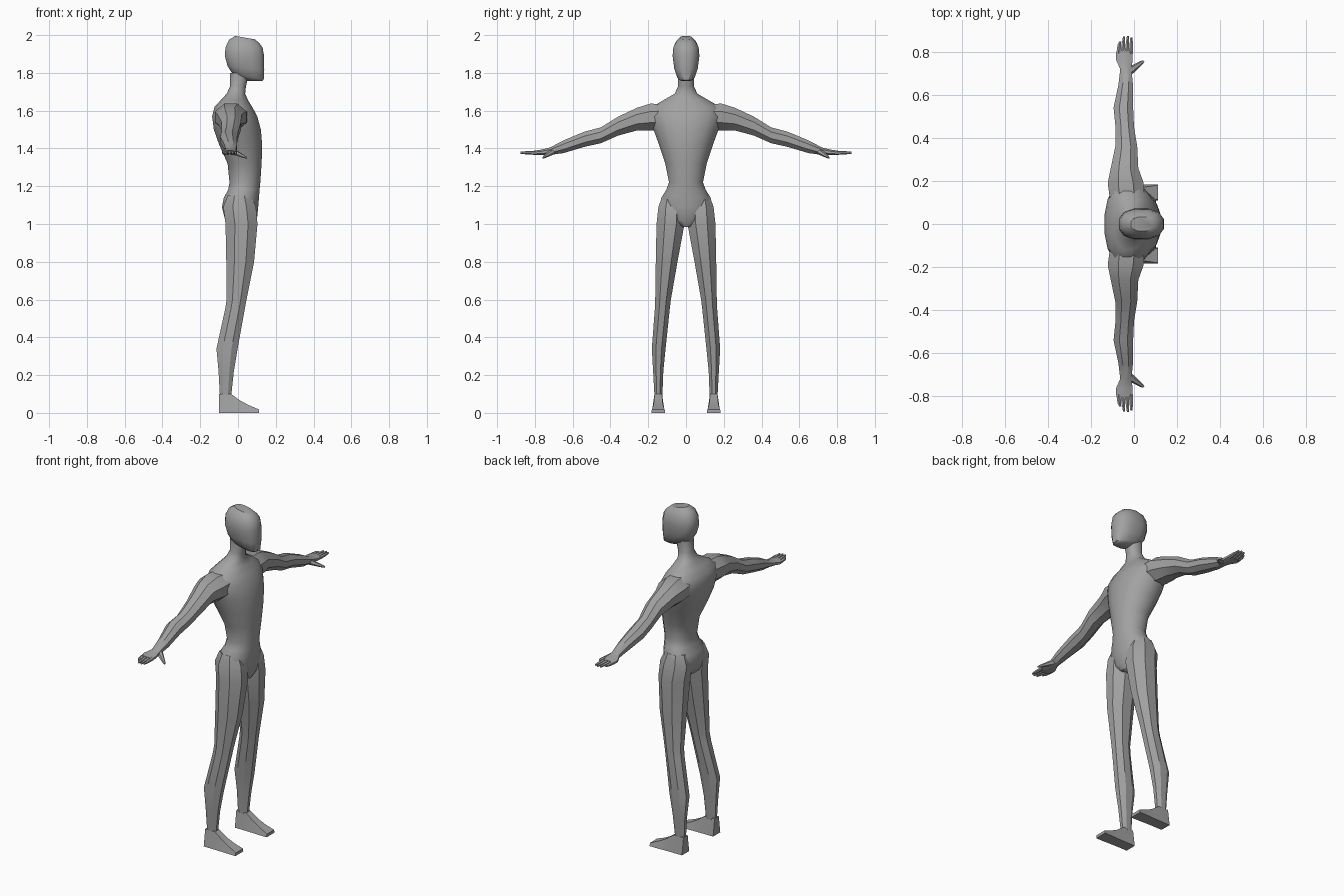
import bpy, bmesh, math
from mathutils import Vector

if "Cube" in bpy.data.objects:
    bpy.data.objects.remove(bpy.data.objects["Cube"])

grey = bpy.data.materials.new("plain grey")
grey.diffuse_color = (0.36, 0.36, 0.36, 1)
grey.use_nodes = True
grey.node_tree.nodes["Principled BSDF"].inputs["Base Color"].default_value = grey.diffuse_color


def loft(name, rings, angle=35):
    """Skin a closed tube through rings of equal point count."""
    bm = bmesh.new()
    loops = [[bm.verts.new(p) for p in r] for r in rings]
    n = len(loops[0])
    for a, b in zip(loops, loops[1:]):
        for i in range(n):
            j = (i + 1) % n
            bm.faces.new((a[i], a[j], b[j], b[i]))
    bm.faces.new(loops[0])
    bm.faces.new(loops[-1])
    bmesh.ops.recalc_face_normals(bm, faces=bm.faces)
    me = bpy.data.meshes.new(name)
    bm.to_mesh(me)
    bm.free()
    me.materials.append(grey)
    ob = bpy.data.objects.new(name, me)
    bpy.context.collection.objects.link(ob)
    bpy.ops.object.select_all(action='DESELECT')
    ob.select_set(True)
    bpy.context.view_layer.objects.active = ob
    bpy.ops.object.shade_smooth_by_angle(angle=math.radians(angle))
    return ob


def oval(u0, u1, v0, v1, sides, um=None, power=1.0):
    """Closed oval filling a box; um moves the widest line along u."""
    um = (u0 + u1) / 2 if um is None else um
    off = math.pi / sides
    k = math.cos(off)
    pts = []
    for i in range(sides):
        t = off + i * 2 * math.pi / sides
        c, s = math.cos(t) / k, math.sin(t) / k
        c = math.copysign(abs(c) ** power, c)
        s = math.copysign(abs(s) ** power, s)
        u = um + c * ((u1 - um) if c > 0 else (um - u0))
        pts.append((u, (v0 + v1) / 2 + s * (v1 - v0) / 2))
    return pts


# Torso with neck: z, back x, front x, half width
torso = [(0.985, -.02, .08, .03), (1.02, -.068, .10, .10), (1.09, -.085, .107, .14),
         (1.14, -.075, .111, .13), (1.18, -.052, .114, .105), (1.22, -.045, .118, .09),
         (1.32, -.055, .125, .11), (1.42, -.10, .128, .143), (1.50, -.128, .121, .172),
         (1.57, -.137, .102, .195), (1.62, -.124, .075, .18), (1.655, -.092, .053, .12),
         (1.69, -.06, .038, .06), (1.73, -.042, .042, .042), (1.80, -.042, .06, .042)]
loft("torso", [[(x, y, z) for x, y in oval(b, f, -w, w, 16, b + .42 * (f - b), .92)]
               for z, b, f, w in torso], 50)

# Head: z, back x, front x, half width, tilt
head = [(1.757, .05, .128, .026, 0), (1.79, -.03, .136, .046, -.2), (1.83, -.055, .139, .062, -.1),
        (1.89, -.07, .138, .071, 0), (1.935, -.066, .13, .067, 0), (1.97, -.048, .112, .052, -.1),
        (1.993, -.015, .09, .032, -.17)]
loft("head", [[(x, y, z + t * x) for x, y in oval(b, f, -w, w, 12, None, .8)]
              for z, b, f, w, t in head], 40)

# Leg: z, back x, front x, inner y, outer y
leg = [(1.15, -.055, .07, .03, .125), (1.09, -.078, .095, .012, .146), (1.0, -.066, .103, .008, .156),
       (.80, -.062, .085, .045, .160), (.60, -.060, .045, .080, .163), (.55, -.068, .036, .086, .165),
       (.34, -.114, -.002, .108, .181), (.22, -.103, -.022, .120, .174), (.09, -.096, -.036, .125, .167)]

# Foot: x, top z, half width at top, half width at sole
foot = [(-.10, .10, .020, .034), (-.036, .10, .020, .034), (.015, .063, .022, .035),
        (.06, .04, .026, .037), (.112, .018, .034, .037)]

# Arm down to the palm: y, back x, front x, bottom z, top z
arm = [(.10, -.11, .05, 1.50, 1.635), (.19, -.122, .045, 1.495, 1.637), (.26, -.108, .02, 1.495, 1.615),
       (.36, -.087, .015, 1.468, 1.568), (.45, -.086, .0, 1.428, 1.512), (.54, -.095, -.004, 1.408, 1.488),
       (.65, -.072, -.005, 1.375, 1.442), (.72, -.064, -.012, 1.366, 1.405), (.765, -.084, -.006, 1.364, 1.394),
       (.805, -.082, -.006, 1.366, 1.388)]

# Fingers: centre x at knuckle, centre x at tip, tip y
fingers = [(-.073, -.064, .848), (-.054, -.046, .872), (-.034, -.028, .875), (-.014, -.012, .868)]

for side, s in (("left", 1), ("right", -1)):
    loft(side + "_leg", [[(x, y * s, z) for x, y in oval(x0, x1, y0, y1, 8)]
                         for z, x0, x1, y0, y1 in leg], 32)
    c = .147
    loft(side + "_foot", [[(x, (c - b) * s, 0), (x, (c + b) * s, 0),
                           (x, (c + t) * s, z), (x, (c - t) * s, z)]
                          for x, z, t, b in foot], 25)
    loft(side + "_arm", [[(x, y * s, z) for x, z in oval(x0, x1, z0, z1, 8)]
                         for y, x0, x1, z0, z1 in arm], 38)
    for i, (xa, xb, tip) in enumerate(fingers):
        path = [(xa, .79, .0095), (xa * .5 + xb * .5, .83, .0085), (xb, tip, .005)]
        loft(f"{side}_finger_{i + 1}",
             [[(x, y * s, z) for x, z in oval(xc - r, xc + r, 1.377 - r, 1.377 + r, 6)]
              for xc, y, r in path])
    # Thumb: tapered tube pointing forward and slightly down
    a, b = Vector((-.03, .705, 1.385)), Vector((.045, .757, 1.350))
    d = (b - a).normalized()
    u = d.cross(Vector((0, 0, 1))).normalized()
    v = d.cross(u)
    rings = []
    for t, r in ((0, .022), (.5, .014), (.85, .009), (1, .005)):
        p = a.lerp(b, t)
        ring = [p + u * (r * math.cos(k * math.pi / 3)) + v * (r * .8 * math.sin(k * math.pi / 3))
                for k in range(6)]
        rings.append([(q.x, q.y * s, q.z) for q in ring])
    loft(side + "_thumb", rings)
